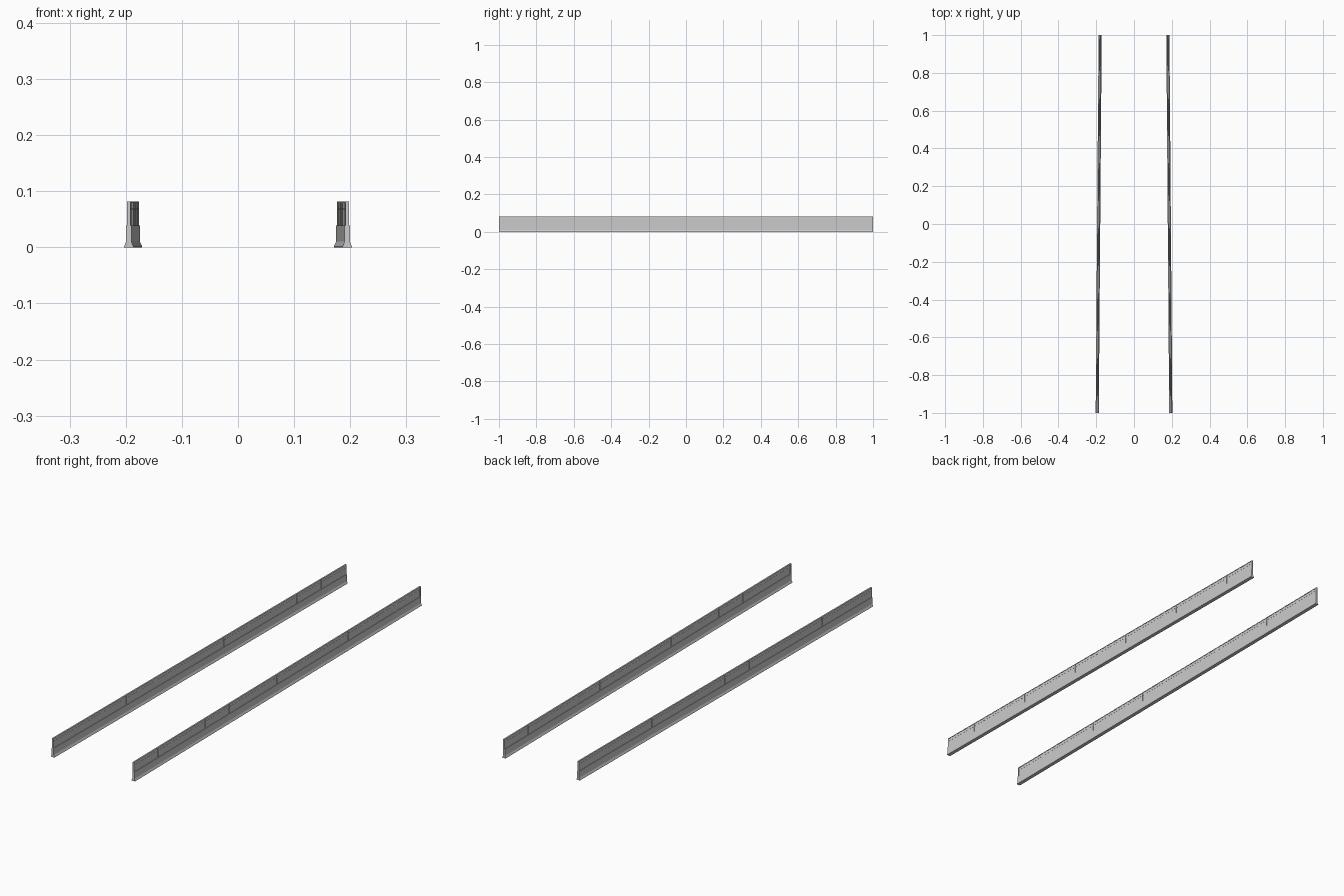
import bpy, bmesh

if "Cube" in bpy.data.objects:
    bpy.data.objects.remove(bpy.data.objects["Cube"])

CENTRE, LEAN = 0.187, 0.0077   # rail centre line at y=0, inward drift per unit y


def loft(name, half, y0, y1, side):
    """Sweep a mirrored (half width, z) profile along the converging line."""
    outline = half + [(-w, z) for w, z in reversed(half)]
    bm = bmesh.new()
    rings = []
    for y in (y0, y1):
        cx = side * (CENTRE - LEAN * y)
        rings.append([bm.verts.new((cx + w, y, z)) for w, z in outline])
    n = len(outline)
    for i in range(n):
        j = (i + 1) % n
        bm.faces.new((rings[0][i], rings[0][j], rings[1][j], rings[1][i]))
    for r in rings:
        bm.faces.new(r)
    bmesh.ops.recalc_face_normals(bm, faces=bm.faces)
    mesh = bpy.data.meshes.new(name)
    bm.to_mesh(mesh)
    bm.free()
    ob = bpy.data.objects.new(name, mesh)
    bpy.context.collection.objects.link(ob)
    return ob


# Half profiles, bottom to top
BASE = [(0.0083, 0), (0.0083, 0.002), (0.0045, 0.010), (0.0045, 0.039)]
PANEL = [(0.0020, 0.039), (0.0020, 0.079)]
CAP = [(0.0032, 0.079), (0.0032, 0.082)]
BAND = [(0.0025, 0.067), (0.0025, 0.069)]
POST = [(0.0030, 0.039), (0.0030, 0.079)]

for label, side in (("left", -1), ("right", 1)):
    # Continuous parts of the barrier
    loft(label + "_base", BASE, -1, 1, side)
    loft(label + "_panel", PANEL, -1, 1, side)
    loft(label + "_band", BAND, -1, 1, side)
    loft(label + "_cap", CAP, -1, 1, side)
    # Narrow posts dividing the upper panel into twelve bays
    for i in range(13):
        y = -0.997 + i * 1.994 / 12
        loft(f"{label}_post_{i}", POST, y - 0.003, y + 0.003, side)
